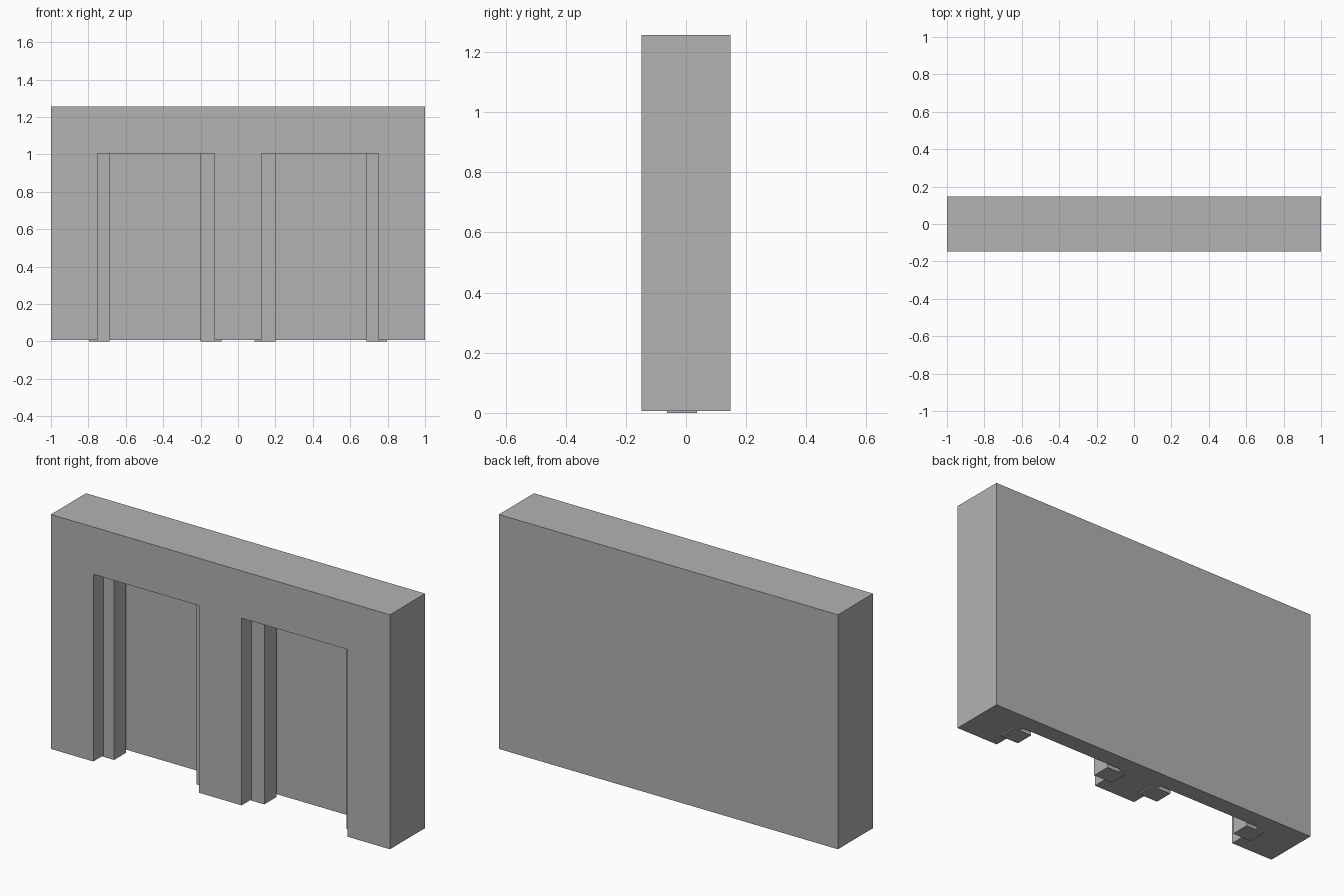
import bpy

default = bpy.data.objects.get("Cube")
if default:
    bpy.data.objects.remove(default, do_unlink=True)

grey = bpy.data.materials.new("plain_grey")
grey.use_nodes = True
colour = (0.448, 0.448, 0.448, 1)
grey.diffuse_color = colour
grey.node_tree.nodes["Principled BSDF"].inputs["Base Color"].default_value = colour


def box(name, x, y, z):
    """Box spanning the given (low, high) ranges."""
    spans = (x, y, z)
    bpy.ops.mesh.primitive_cube_add(size=1, location=[(a + b) / 2 for a, b in spans])
    obj = bpy.context.object
    obj.name = name
    obj.scale = [b - a for a, b in spans]
    bpy.ops.object.transform_apply(location=False, rotation=False, scale=True)
    obj.data.materials.append(grey)
    return obj


def mirrored(side, low, high):
    return tuple(sorted((side * low, side * high)))


base, opening_top = 0.007, 1.005
wall = box("wall", (-1, 1), (-0.148, 0.148), (base, 1.257))

for side, label in ((-1, "right"), (1, "left")):
    # Recessed opening, cut from the front and open at the bottom
    cutter = box(label + "_recess_cutter", mirrored(side, 0.125, 0.75),
                 (-0.3, 0.054), (-0.2, opening_top))
    cutter.hide_render = True
    cut = wall.modifiers.new(label + "_recess", "BOOLEAN")
    cut.object = cutter
    cut.operation = "DIFFERENCE"
    cut.solver = "EXACT"
    bpy.context.view_layer.objects.active = wall
    bpy.ops.object.modifier_apply(modifier=cut.name)
    bpy.data.objects.remove(cutter, do_unlink=True)

    # Sliding door leaves, standing partly inside the wall
    for leaf, low, high in (("inner", 0.087, 0.2), ("outer", 0.686, 0.797)):
        box(f"{label}_{leaf}_door_leaf", mirrored(side, low, high),
            (-0.064, 0.037), (0, opening_top + 0.002))
